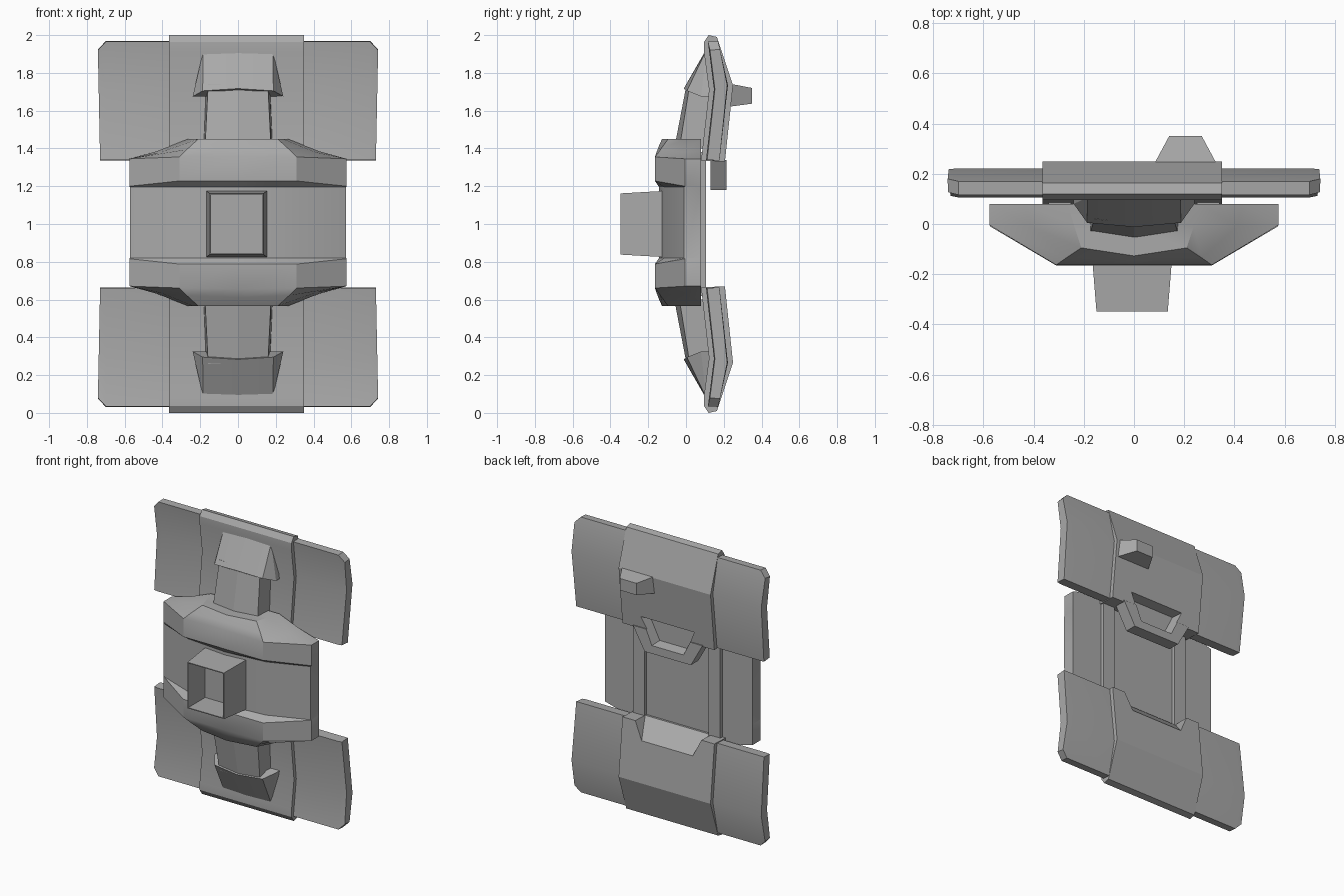
import bpy, bmesh, math

if "Cube" in bpy.data.objects:
    bpy.data.objects.remove(bpy.data.objects["Cube"])

grey = bpy.data.materials.new("mid_grey")
grey.use_nodes = True
grey.diffuse_color = (0.4, 0.4, 0.4, 1)
grey.node_tree.nodes["Principled BSDF"].inputs["Base Color"].default_value = (0.4, 0.4, 0.4, 1)

CX = -0.0075  # slight offset of the central parts


def loft(name, rings, flip=False, angle=22):
    """Skin a list of equal-length point rings and cap both ends; flip mirrors about z = 1."""
    bm = bmesh.new()
    rows = [[bm.verts.new((x, y, 2 - z if flip else z)) for x, y, z in r] for r in rings]
    n = len(rows[0])
    for a, b in zip(rows, rows[1:]):
        for i in range(n):
            j = (i + 1) % n
            bm.faces.new((a[i], a[j], b[j], b[i]))
    bm.faces.new(rows[0])
    bm.faces.new(rows[-1][::-1])
    bmesh.ops.recalc_face_normals(bm, faces=bm.faces)
    me = bpy.data.meshes.new(name)
    bm.to_mesh(me)
    bm.free()
    me.materials.append(grey)
    ob = bpy.data.objects.new(name, me)
    bpy.context.collection.objects.link(ob)
    smooth(ob, angle)
    return ob


def smooth(ob, angle):
    bpy.ops.object.select_all(action='DESELECT')
    ob.select_set(True)
    bpy.context.view_layer.objects.active = ob
    bpy.ops.object.shade_smooth_by_angle(angle=math.radians(angle))


def cut(cutter, *targets):
    """Subtract the cutter from each target, then discard it."""
    cutter.hide_render = True
    for ob in targets:
        mod = ob.modifiers.new("cut", 'BOOLEAN')
        mod.operation = 'DIFFERENCE'
        mod.solver = 'EXACT'
        mod.object = cutter
        bpy.context.view_layer.objects.active = ob
        bpy.ops.object.modifier_apply(modifier=mod.name)
        smooth(ob, 22)
    bpy.data.objects.remove(cutter)


def mirror_x(half):
    """Complete an open half section (left to centre) to a full one."""
    return half + [(-x, y, z) for x, y, z in half[-2::-1]]


def trapezoid(y, w_top, z_top, w_low, z_low):
    return [(CX - w_top, y, z_top), (CX - w_low, y, z_low),
            (CX + w_low, y, z_low), (CX + w_top, y, z_top)]


# Bent plates, their wings, and the arms that hold them
CENTRE = [(.095, 1.963), (.12, 2.0), (.164, 1.99), (.249, 1.735), (.206, 1.33),
          (.08, 1.335), (.122, 1.71), (.095, 1.91)]
WING = [(.116, 1.965), (.17, 1.968), (.222, 1.735), (.177, 1.335), (.106, 1.34), (.148, 1.713)]
WING_END = [(.127, 1.92), (.18, 1.925), (.218, 1.735), (.177, 1.335), (.112, 1.34), (.153, 1.713)]
plates = {}
for pos, flip in (("upper", False), ("lower", True)):
    plates[pos] = loft(pos + "_plate",
                       [[(x, y, z) for y, z in CENTRE] for x in (-.365, .35)], flip)
    for side, s in (("left", 1), ("right", -1)):
        # the outer edge narrows slightly towards the belt
        tip = [(s * (.742 - .02 * (1.93 - z)), y, z) for y, z in WING_END]
        loft(f"{pos}_{side}_wing",
             [[(s * .33, y, z) for y, z in WING], [(s * .70, y, z) for y, z in WING], tip], flip)
    # arm rising from the belt
    low = mirror_x([(-.185, .12, 1.4), (-.175, -.035, 1.4), (0, -.062, 1.4)])
    high = mirror_x([(-.17, .14, 1.74), (-.158, .02, 1.74), (0, .003, 1.74)])
    loft(pos + "_arm", [low, high], flip, 10)
    # flared hood over the arm end
    under = mirror_x([(-.24, .125, 1.675), (-.24, .08, 1.675), (-.187, .005, 1.705), (0, -.012, 1.717)])
    crest = mirror_x([(-.187, .13, 1.9), (-.187, .105, 1.903), (-.185, .1, 1.905), (0, .096, 1.905)])
    loft(pos + "_hood", [under, crest], flip, 10)

# Hook below the upper plate with a recessed pocket
hook = loft("hook", [trapezoid(.13, .27, 1.34, .18, 1.18), trapezoid(.214, .27, 1.34, .18, 1.18)])
pocket = loft("pocket_cutter", [trapezoid(.145, .19, 1.41, .11, 1.25),
                                trapezoid(.30, .23, 1.43, .14, 1.22)])
cut(pocket, hook, plates["upper"])

# Sloped notch in the lower plate that receives the hook
notch = loft("notch_cutter", [trapezoid(.06, .29, .74, .275, .70),
                              trapezoid(.27, .29, .74, .175, .50)])
cut(notch, plates["lower"])

# Peg on the back of the upper plate
loft("peg", [[(.07, .22, 1.62), (.34, .22, 1.62), (.34, .22, 1.745), (.07, .22, 1.745)],
             [(.14, .35, 1.637), (.27, .35, 1.637), (.27, .35, 1.72), (.14, .35, 1.72)]])

# Belt: recessed waist between two flared flanges
MID = 1.008
half_belt = [mirror_x(r) for r in (
    [(-.573, .08, 1.195), (-.573, -.01, 1.195), (-.30, -.115, 1.195), (0, -.142, 1.195)],
    [(-.575, .08, 1.2), (-.575, -.005, 1.2), (-.31, -.165, 1.228), (0, -.165, 1.228)],
    [(-.575, .08, 1.345), (-.575, -.005, 1.345), (-.31, -.163, 1.355), (0, -.163, 1.36)],
    [(-.43, .08, 1.385), (-.41, -.01, 1.38), (-.27, -.135, 1.395), (0, -.147, 1.405)],
    [(-.265, .08, 1.45), (-.238, -.01, 1.45), (-.21, -.095, 1.45), (0, -.127, 1.45)])]
lower_half = [[(x, y, 2 * MID - z) for x, y, z in r] for r in reversed(half_belt)]
loft("belt", lower_half + half_belt, angle=30)

# Vertical rails on the belt's back
for side, s in (("left", 1), ("right", -1)):
    loft(side + "_rail", [[(s * .34, .07, z), (s * .34, .105, z), (s * .25, .105, z), (s * .25, .07, z)]
                          for z in (.62, 1.38)])


# Hollow tapered socket on the front
def rect(y, w, h):
    return [(CX + a * w, y, 1 + b * h) for a, b in ((-1, -1), (1, -1), (1, 1), (-1, 1))]


loft("front_socket", [rect(-.10, .162, .176), rect(-.348, .142, .162),
                      rect(-.348, .136, .156), rect(-.16, .136, .156)])
